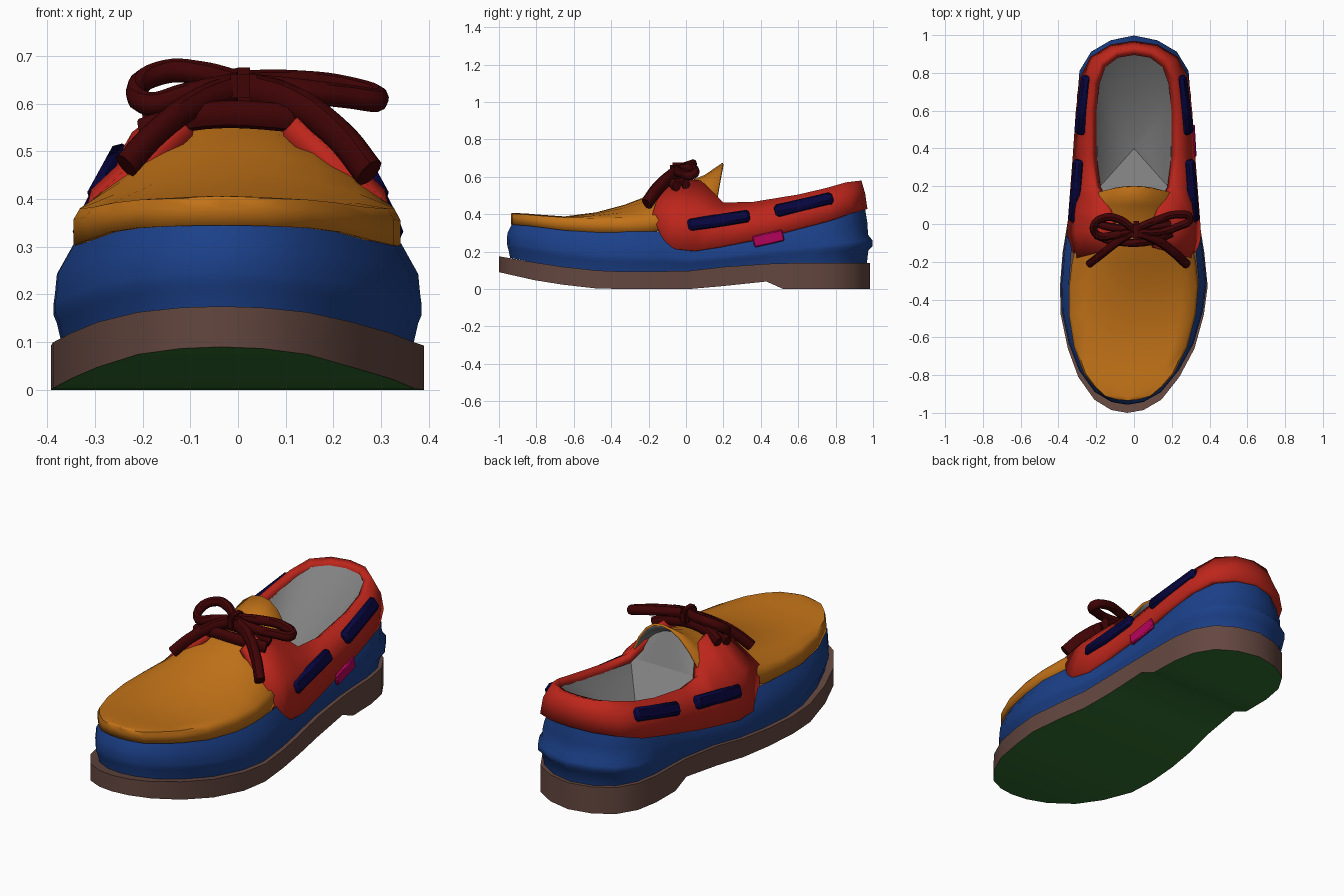
import bpy, bmesh, math
from mathutils import Vector, Matrix

if "Cube" in bpy.data.objects:
    bpy.data.objects.remove(bpy.data.objects["Cube"])

# ---------- colours ----------
def mat(name, r, g, b):
    m = bpy.data.materials.new(name)
    m.diffuse_color = (r, g, b, 1)
    m.use_nodes = True
    m.node_tree.nodes["Principled BSDF"].inputs["Base Color"].default_value = m.diffuse_color
    return m

BLUE = mat("blue leather", .011, .051, .25)
TAN = mat("tan leather", .54, .17, .009)
RED = mat("red leather", .51, .019, .011)
BROWN = mat("brown rubber", .128, .063, .051)
GREEN = mat("green tread", .034, .165, .03)
GREY = mat("grey lining", .22, .22, .22)
NAVY = mat("navy lace", .002, .0015, .045)
MAROON = mat("maroon lace", .05, .001, .0015)
PINK = mat("pink tag", .45, .001, .1)

# ---------- helpers ----------
def lerp(table, y):
    """Straight-line lookup in a list of (y, value)."""
    if y <= table[0][0]:
        return table[0][1]
    for (a, va), (b, vb) in zip(table, table[1:]):
        if y <= b:
            return va + (vb - va) * (y - a) / (b - a)
    return table[-1][1]

def smooth(ob, angle):
    bpy.ops.object.select_all(action='DESELECT')
    ob.select_set(True)
    bpy.context.view_layer.objects.active = ob
    bpy.ops.object.shade_smooth_by_angle(angle=math.radians(angle))

def finish(name, bm, mats, angle=40):
    bmesh.ops.remove_doubles(bm, verts=bm.verts, dist=.0005)
    me = bpy.data.meshes.new(name)
    bm.to_mesh(me)
    bm.free()
    for m in mats:
        me.materials.append(m)
    ob = bpy.data.objects.new(name, me)
    bpy.context.collection.objects.link(ob)
    smooth(ob, angle)
    return ob

def loft(bm, rows, closed=False):
    """Skin rows of points with quads."""
    vs = [[bm.verts.new(p) for p in r] for r in rows]
    n = len(rows[0])
    for a, b in zip(vs, vs[1:]):
        for j in range(n if closed else n - 1):
            k = (j + 1) % n
            bm.faces.new((a[j], a[k], b[k], b[j]))
    return vs

def cap(bm, ring, up, index=0):
    """Fill a symmetric ring with strips across its width."""
    n = len(ring)
    for i in range(n // 2):
        q = [ring[i], ring[i + 1], ring[(n - i - 1) % n], ring[(n - i) % n]]
        q = list(dict.fromkeys(q))
        if len(q) > 2:
            f = bm.faces.new(q if up else q[::-1])
            f.material_index = index

def thicken(ob, t, offset_mat=0):
    s = ob.modifiers.new("thickness", 'SOLIDIFY')
    s.thickness, s.offset, s.material_offset = t, -1, offset_mat

# ---------- plan outline: y, right x, left x ----------
OUT = [(-.985, .05, -.12), (-.93, .145, -.21), (-.81, .24, -.295), (-.66, .32, -.35),
       (-.48, .37, -.388), (-.33, .39, -.392), (-.15, .372, -.378), (.02, .345, -.35),
       (.2, .325, -.32), (.43, .31, -.303), (.52, .307, -.303), (.68, .302, -.302),
       (.80, .28, -.28), (.90, .22, -.22), (.96, .12, -.12)]
PLAN = ([(-.035, -1)] + [(r, y) for y, r, l in OUT] + [(0, .985)] +
        [(l, y) for y, r, l in OUT[::-1]])
SOLE_TOP = [(-1, .175), (-.8, .14), (-.6, .11), (-.4, .092), (0, .095), (.3, .13), (.6, .14)]
SOLE_LOW = [(-1, .09), (-.8, .045), (-.6, .014), (-.45, 0), (.05, 0), (.43, .04), (.52, 0)]
BLUE_TOP = [(-1, .352), (-.8, .335), (-.6, .315), (-.4, .307), (-.13, .307),
            (.05, .25), (.3, .275), (.6, .345), (.96, .44)]

def ring(dx, toe, heel, z, heel_dx=None):
    pts = []
    for x, y in PLAN:
        d = heel_dx if heel_dx is not None and y > .75 else dx
        pts.append(Vector((x * (1 - d / .38), y * (1 - (toe if y < 0 else heel)), z(y))))
    return pts

# ---------- sole with green tread ----------
bm = bmesh.new()
low, top = loft(bm, [ring(0, 0, 0, lambda y: lerp(SOLE_LOW, y)),
                     ring(0, 0, 0, lambda y: lerp(SOLE_TOP, y))], True)
cap(bm, low, False, 1)
cap(bm, top, True)
finish("sole", bm, [BROWN, GREEN], 35)

# ---------- blue side wall with a ridge round the heel ----------
def level(t):
    return lambda y: lerp(SOLE_TOP, y) * (1 - t) + lerp(BLUE_TOP, y) * t

bm = bmesh.new()
loft(bm, [ring(.025, .06, .02, level(-.05)),
          ring(.012, .05, .01, level(.22), .004),
          ring(.005, .045, -.013, level(.3), -.012),
          ring(.005, .043, -.012, level(.4), -.012),
          ring(.008, .043, .012, level(.5), .004),
          ring(.012, .045, .015, level(.7), .008),
          ring(.047, .072, .03, level(1.0))], True)
finish("side_wall", bm, [BLUE], 50)

# ---------- tan vamp and tongue: y, half width, edge z, rim z, crown z ----------
VAMP = [(-.935, 0, .344, .40, .405), (-.93, .06, .344, .40, .406), (-.91, .125, .342, .40, .406),
        (-.86, .182, .339, .398, .404), (-.79, .24, .331, .392, .398), (-.65, .3, .313, .382, .388),
        (-.48, .336, .303, .377, .41), (-.33, .342, .30, .375, .45), (-.2, .328, .30, .38, .50),
        (-.1, .303, .32, .39, .545), (0, .275, .36, .40, .57), (.1, .23, .40, .43, .61),
        (.165, .205, .43, .46, .675)]
US = [-.96, -.75, -.5, -.25, 0, .25, .5, .75, .96]
rows = []
for y, w, ze, zr, zc in VAMP:
    c = lerp([(-.94, -.035), (-.6, -.015), (-.3, 0)], y)
    arch = [(c + u * w, y + (.03 * (1 - u * u) if y > .15 else 0),
             zr + (zc - zr) * (1 - abs(u) ** 2.2)) for u in US]
    rows.append([(c - w, y, ze), (c - w, y, zr - .02)] + arch +
                [(c + w, y, zr - .02), (c + w, y, ze)])
bm = bmesh.new()
loft(bm, rows)
vamp = finish("vamp_and_tongue", bm, [TAN, GREY], 60)
thicken(vamp, .012, 1)

# ---------- red collar: lower, middle and upper edge, front to heel ----------
COLLAR = [((.345, -.12, .25), (.303, -.18, .40), (.125, -.13, .565)),
          ((.355, -.06, .215), (.308, -.04, .42), (.12, -.03, .595)),
          ((.348, .05, .205), (.308, .06, .41), (.14, .08, .58)),
          ((.338, .18, .227), (.303, .18, .36), (.21, .2, .462)),
          ((.325, .35, .262), (.295, .35, .38), (.235, .36, .466)),
          ((.308, .6, .325), (.285, .6, .42), (.236, .6, .505)),
          ((.288, .77, .368), (.268, .76, .46), (.222, .75, .54)),
          ((.232, .885, .405), (.222, .875, .49), (.183, .855, .57)),
          ((.125, .95, .422), (.12, .938, .51), (.1, .92, .578)),
          ((0, .97, .428), (0, .958, .51), (0, .938, .58))]

def mirrored(half):
    return half + [(-x, y, z) for x, y, z in half[-2::-1]]

bm = bmesh.new()
loft(bm, [mirrored([s[k] for s in COLLAR]) for k in range(3)])
thicken(finish("collar", bm, [RED], 50), .045)

# ---------- grey lining: bowl falling from the rim to one low point ----------
rim = [(.205, .17, .435)]
for _, _, (x, y, z) in COLLAR[4:]:
    d = Vector((x, y - .5 if y > .6 else 0, 0)).normalized() * .038
    rim.append((x - d.x, y - d.y, z - .028))
bm = bmesh.new()
edge = [bm.verts.new(p) for p in mirrored(rim)]
low = bm.verts.new((0, .4, .2))
for a, b in zip(edge, edge[1:] + edge[:1]):
    bm.faces.new((a, b, low))
finish("lining", bm, [GREY], 60)

# grey backing that closes the space under the tongue
bm = bmesh.new()
us = [i / 5 for i in range(-5, 6)]
loft(bm, [[(-u * .205, .17, .433) for u in us],
          [(-u * .21, .15 - .03 * (1 - u * u), .433 + .12 * (1 - abs(u) ** 2.2)) for u in us],
          [(-u * .23, .10, .42 + .18 * (1 - abs(u) ** 2.2)) for u in us]])
finish("tongue_lining", bm, [GREY], 60)

# ---------- flat plates: side laces and tag ----------
def plate(name, a, b, height, thick, m, lean=0):
    a, b = Vector(a), Vector(b)
    d = (b - a).normalized()
    up = Vector((-lean, 0, 1))
    up = (up - d * up.dot(d)).normalized()
    side = d.cross(up)
    rot = Matrix((d, up, side)).transposed().to_4x4()
    bm = bmesh.new()
    bmesh.ops.create_cube(bm, size=1, matrix=Matrix.Translation((a + b) / 2) @ rot @
                          Matrix.Diagonal(((b - a).length, height, thick, 1)))
    bmesh.ops.bevel(bm, geom=bm.edges[:], offset=thick * .3, segments=1, affect='EDGES')
    finish(name, bm, [m])

for s, tag in ((1, "right"), (-1, "left")):
    plate("side_lace_front_" + tag, (s * .32, .01, .34), (s * .294, .34, .392), .066, .044, NAVY, s * .4)
    plate("side_lace_rear_" + tag, (s * .287, .475, .415), (s * .248, .785, .486), .068, .05, NAVY, s * .55)
plate("side_tag", (.321, .36, .252), (.312, .52, .288), .062, .02, PINK)

# ---------- maroon bow ----------
def ribbon(name, pts, half=.008, depth=.021):
    cu = bpy.data.curves.new(name, 'CURVE')
    cu.dimensions, cu.twist_mode = '3D', 'Z_UP'
    cu.extrude, cu.bevel_depth, cu.bevel_resolution = half, depth, 1
    cu.resolution_u, cu.use_fill_caps = 5, True
    sp = cu.splines.new('BEZIER')
    sp.bezier_points.add(len(pts) - 1)
    for bp, p in zip(sp.bezier_points, pts):
        bp.co = p
        bp.handle_left_type = bp.handle_right_type = 'AUTO'
    ob = bpy.data.objects.new(name, cu)
    bpy.context.collection.objects.link(ob)
    cu.materials.append(MAROON)
    bpy.ops.object.select_all(action='DESELECT')
    ob.select_set(True)
    bpy.context.view_layer.objects.active = ob
    bpy.ops.object.convert(target='MESH')
    smooth(bpy.context.view_layer.objects.active, 45)

ribbon("bow_loop_left", [(0, -.03, .645), (-.08, .025, .664), (-.15, .035, .667), (-.212, -.01, .632),
                         (-.19, -.06, .6), (-.11, -.06, .618), (0, -.04, .64)], .004)
ribbon("bow_loop_right", [(0, -.03, .645), (.12, .02, .645), (.23, .05, .632), (.295, .03, .61),
                          (.23, -.015, .615), (.12, -.045, .628), (0, -.04, .64)], .004)
ribbon("bow_tail_left", [(0, -.04, .635), (-.08, -.09, .605), (-.17, -.16, .54), (-.235, -.21, .47)])
ribbon("bow_tail_right", [(0, -.04, .635), (.11, -.08, .605), (.21, -.15, .535), (.275, -.21, .455)], .01, .025)
ribbon("lace_bar_front", [(-.2, -.06, .54), (-.11, -.09, .57), (.1, -.09, .57), (.2, -.05, .55)])
ribbon("lace_bar_rear", [(-.19, .0, .555), (-.1, -.02, .59), (.1, -.02, .59), (.19, .0, .56)])

# knot
bm = bmesh.new()
bmesh.ops.create_cube(bm, size=1, matrix=Matrix.Translation((.012, -.035, .637)) @
                      Matrix.Diagonal((.055, .1, .078, 1)))
bmesh.ops.bevel(bm, geom=bm.edges[:], offset=.014, segments=2, affect='EDGES')
finish("bow_knot", bm, [MAROON])
